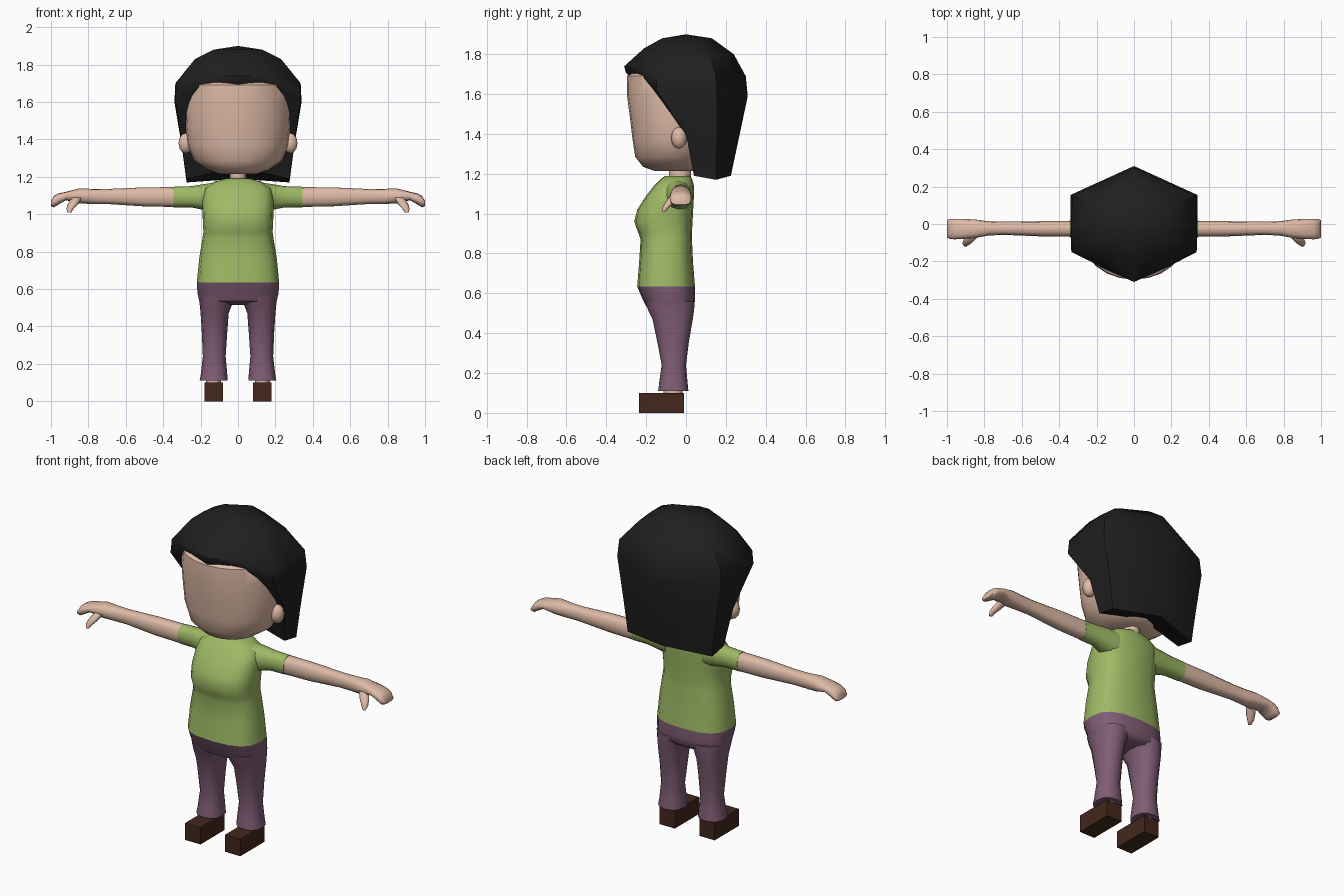
import bpy, bmesh, math


def material(name, rgb):
    m = bpy.data.materials.new(name)
    m.diffuse_color = (*rgb, 1)
    return m


SKIN = material("skin", (0.73, 0.49, 0.38))
HAIR = material("black_hair", (0.014, 0.014, 0.014))
GREEN = material("green_cloth", (0.34, 0.49, 0.13))
PURPLE = material("purple_cloth", (0.215, 0.11, 0.178))
BROWN = material("brown_leather", (0.055, 0.02, 0.012))


def finish(bm, name, mat, angle=45):
    bmesh.ops.recalc_face_normals(bm, faces=bm.faces)
    me = bpy.data.meshes.new(name)
    bm.to_mesh(me)
    bm.free()
    me.materials.append(mat)
    me.shade_smooth()
    me.set_sharp_from_angle(angle=math.radians(angle))
    ob = bpy.data.objects.new(name, me)
    bpy.context.collection.objects.link(ob)
    return ob


def loft(name, mat, rings, axis="z", side=1, n=16, p=2.0, angle=45):
    """Skin rounded sections; ring = (position, u_min, u_max, v_min, v_max)."""
    bm = bmesh.new()
    loops = []
    for t, u0, u1, v0, v1 in rings:
        loop = []
        for i in range(n):
            a = 2 * math.pi * i / n
            c, s = math.cos(a), math.sin(a)
            u = (u0 + u1) / 2 + (u1 - u0) / 2 * math.copysign(abs(c) ** (2 / p), c)
            v = (v0 + v1) / 2 + (v1 - v0) / 2 * math.copysign(abs(s) ** (2 / p), s)
            x, y, z = (u, v, t) if axis == "z" else (t, u, v)
            loop.append(bm.verts.new((x * side, y, z)))
        loops.append(loop)
    for a, b in zip(loops, loops[1:]):
        for i in range(n):
            j = (i + 1) % n
            bm.faces.new((a[i], a[j], b[j], b[i]))
    bm.faces.new(loops[0])
    bm.faces.new(loops[-1])
    return finish(bm, name, mat, angle)


def sym(rows):
    """Rows (z, half_width, y_front, y_back) as rings centred on x = 0."""
    return [(z, -w, w, f, b) for z, w, f, b in rows]


# Head and neck
loft("head", SKIN, sym([
    (1.215, 0.10, -0.16, 0.06), (1.235, 0.16, -0.215, 0.10), (1.285, 0.235, -0.255, 0.14),
    (1.37, 0.27, -0.268, 0.17), (1.47, 0.28, -0.28, 0.19), (1.60, 0.285, -0.297, 0.20),
    (1.69, 0.275, -0.295, 0.20), (1.75, 0.21, -0.22, 0.16)]), n=24, p=2.05)
loft("neck", SKIN, sym([(1.14, 0.05, -0.09, 0.03), (1.19, 0.045, -0.085, 0.025),
                        (1.26, 0.045, -0.085, 0.025)]), n=12)

# Hair: columns of points running from the crown down to the rim
columns = [
    [(0, -.12, 1.88), (0, -.21, 1.83), (0, -.31, 1.74), (0, -.303, 1.71)],
    [(.06, -.09, 1.88), (.11, -.16, 1.83), (.17, -.235, 1.735), (.17, -.23, 1.70)],
    [(.13, -.06, 1.88), (.23, -.10, 1.83), (.33, -.145, 1.70), (.335, -.15, 1.62)],
    [(.13, 0, 1.88), (.23, 0, 1.83), (.335, -.02, 1.70), (.34, -.03, 1.60),
     (.305, 0, 1.40), (.275, .04, 1.19)],
    [(.13, .06, 1.88), (.23, .11, 1.82), (.33, .15, 1.70), (.34, .155, 1.60),
     (.30, .155, 1.36), (.275, .15, 1.17)],
    [(0, .13, 1.88), (0, .24, 1.80), (0, .30, 1.69), (0, .31, 1.59),
     (0, .255, 1.33), (0, .225, 1.19)],
]
columns += [[(-x, y, z) for x, y, z in c] for c in columns[-2:0:-1]]
bm = bmesh.new()
crown = bm.verts.new((0, 0, 1.90))
cols = [[bm.verts.new(q) for q in c] for c in columns]
for a, b in zip(cols, cols[1:] + cols[:1]):
    m = min(len(a), len(b))
    bm.faces.new((crown, a[0], b[0]))
    for i in range(m - 1):
        bm.faces.new((a[i], a[i + 1], b[i + 1], b[i]))
    if len(a) != len(b):
        longer = a if len(a) > m else b
        bm.faces.new((a[m - 1], b[m - 1], longer[m]))
# Underside of the hair, closed inside the head
inner = bm.verts.new((0, 0.06, 1.25))
for e in [e for e in bm.edges if e.is_boundary]:
    bm.faces.new((e.verts[0], e.verts[1], inner))
finish(bm, "hair", HAIR, 50)

# Shirt and trousers
loft("shirt", GREEN, sym([
    (0.635, 0.22, -0.245, 0.045), (0.76, 0.208, -0.235, 0.035), (0.87, 0.19, -0.228, 0.03),
    (0.905, 0.185, -0.24, 0.03), (0.96, 0.188, -0.26, 0.033), (1.02, 0.19, -0.245, 0.036),
    (1.09, 0.19, -0.20, 0.04), (1.14, 0.18, -0.16, 0.04), (1.175, 0.125, -0.125, 0.03),
    (1.19, 0.07, -0.105, 0.02)]), p=2.7)
loft("trouser_hips", PURPLE, sym([
    (0.515, 0.13, -0.14, 0.02), (0.535, 0.207, -0.20, 0.042), (0.58, 0.217, -0.222, 0.046),
    (0.635, 0.22, -0.245, 0.045)]), p=2.7)

for side, tag in ((1, "left"), (-1, "right")):
    # Ear
    bm = bmesh.new()
    bmesh.ops.create_uvsphere(bm, u_segments=10, v_segments=6, radius=1)
    for v in bm.verts:
        x, y, z = v.co
        v.co = (side * (0.28 + 0.04 * x), -0.035 + 0.04 * y, 1.38 + 0.055 * z)
    finish(bm, tag + "_ear", SKIN)

    # Sleeve, arm with cupped hand, thumb
    loft(tag + "_sleeve", GREEN, [
        (0.12, -0.13, 0.03, 1.01, 1.17), (0.19, -0.095, 0.025, 1.025, 1.16),
        (0.25, -0.075, 0.02, 1.037, 1.15), (0.345, -0.07, 0.018, 1.037, 1.147)],
        axis="x", side=side, n=12, p=2.3)
    loft(tag + "_arm", SKIN, [
        (0.33, -0.067, 0.016, 1.039, 1.145), (0.50, -0.066, 0.015, 1.042, 1.144),
        (0.70, -0.058, 0.012, 1.055, 1.135), (0.78, -0.062, 0.015, 1.055, 1.136),
        (0.85, -0.075, 0.024, 1.058, 1.138), (0.92, -0.08, 0.028, 1.075, 1.12),
        (0.96, -0.082, 0.028, 1.052, 1.112), (0.985, -0.08, 0.026, 1.037, 1.098),
        (1.0, -0.072, 0.02, 1.045, 1.07)],
        axis="x", side=side, n=12, p=2.5, angle=60)
    loft(tag + "_thumb", SKIN, [
        (1.01, 0.892, 0.912, -0.122, -0.105), (1.03, 0.878, 0.918, -0.118, -0.085),
        (1.055, 0.855, 0.91, -0.105, -0.06), (1.09, 0.83, 0.89, -0.08, -0.03)],
        side=side, n=8, angle=60)

    # Trouser leg, ankle, shoe
    loft(tag + "_trouser_leg", PURPLE, [
        (0.11, 0.055, 0.205, -0.14, 0.012), (0.15, 0.058, 0.198, -0.135, 0.008),
        (0.24, 0.066, 0.188, -0.122, 0.0), (0.36, 0.058, 0.193, -0.145, 0.015),
        (0.47, 0.05, 0.20, -0.168, 0.034), (0.51, 0.035, 0.204, -0.188, 0.04),
        (0.56, 0.01, 0.21, -0.205, 0.044)], side=side, n=12, p=2.4)
    loft(tag + "_ankle", SKIN, [
        (0.08, 0.09, 0.17, -0.115, -0.015), (0.13, 0.09, 0.17, -0.115, -0.015)],
        side=side, n=10)
    bm = bmesh.new()
    bmesh.ops.create_cube(bm, size=1)
    for v in bm.verts:
        x, y, z = v.co
        v.co = (side * (0.13 + 0.1 * x), -0.1225 + 0.225 * y, 0.05 + 0.1 * z)
    finish(bm, tag + "_shoe", BROWN)
